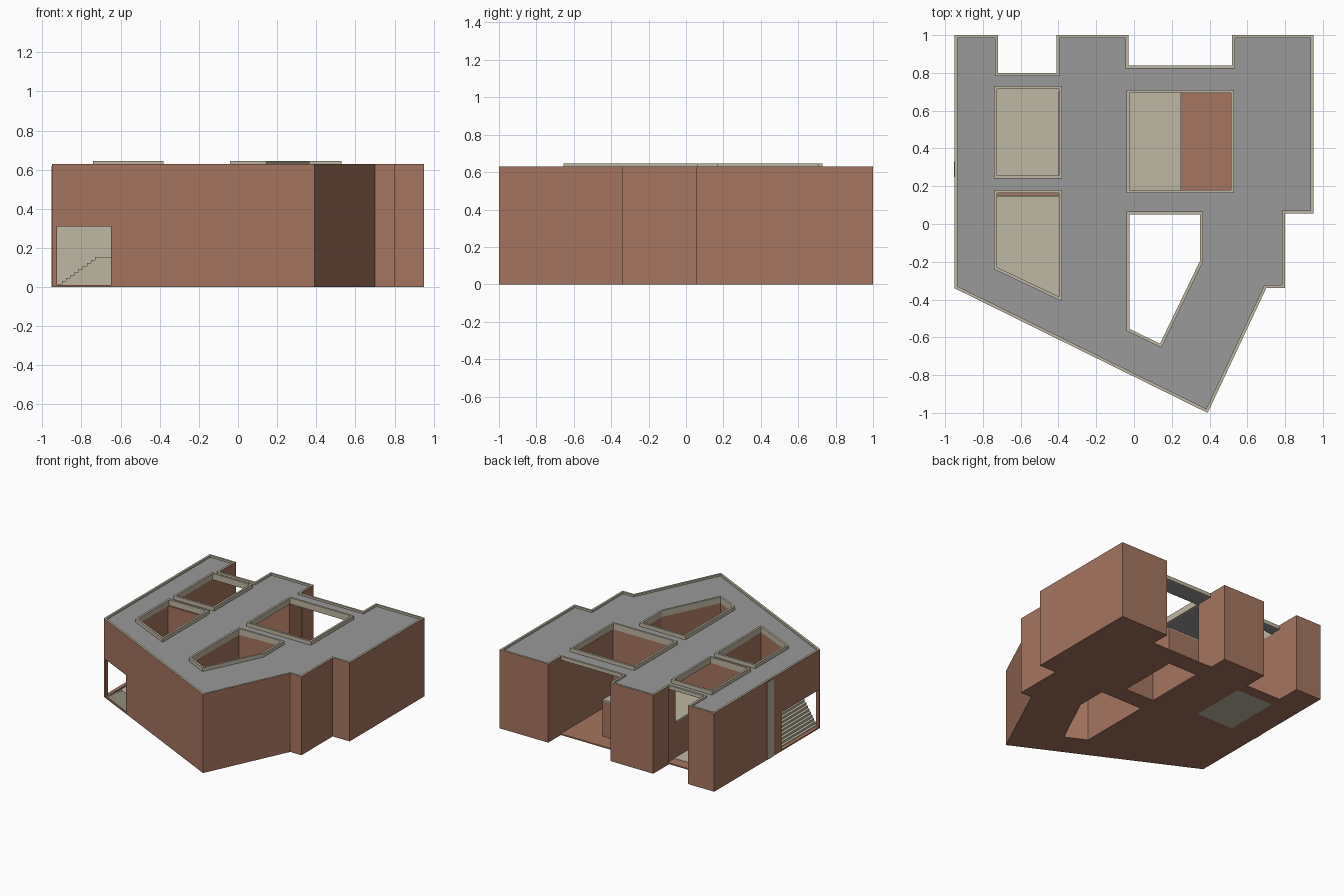
import bpy, bmesh
from mathutils import Vector

if "Cube" in bpy.data.objects:
    bpy.data.objects.remove(bpy.data.objects["Cube"])


def material(name, rgb):
    m = bpy.data.materials.new(name)
    m.diffuse_color = (*rgb, 1)
    m.use_nodes = True
    m.node_tree.nodes["Principled BSDF"].inputs["Base Color"].default_value = m.diffuse_color
    return m


BROWN = material("terracotta_brown", (0.376, 0.178, 0.115))
GREY = material("roof_grey", (0.32, 0.32, 0.32))
BEIGE = material("stone_beige", (0.515, 0.475, 0.362))


def finish(bm, name, *mats):
    bmesh.ops.recalc_face_normals(bm, faces=bm.faces)
    me = bpy.data.meshes.new(name)
    bm.to_mesh(me)
    bm.free()
    for m in mats:
        me.materials.append(m)
    ob = bpy.data.objects.new(name, me)
    bpy.context.scene.collection.objects.link(ob)
    return ob


def prism(name, pts, z0, z1, mat):
    """Upright prism over a plan polygon."""
    bm = bmesh.new()
    lo = [bm.verts.new((x, y, z0)) for x, y in pts]
    hi = [bm.verts.new((x, y, z1)) for x, y in pts]
    bm.faces.new(lo)
    bm.faces.new(hi)
    for i in range(len(pts)):
        j = (i + 1) % len(pts)
        bm.faces.new((lo[i], lo[j], hi[j], hi[i]))
    return finish(bm, name, mat)


def rect(x0, x1, y0, y1):
    return [(x0, y0), (x1, y0), (x1, y1), (x0, y1)]


def box(name, x0, x1, y0, y1, z0, z1, mat):
    return prism(name, rect(x0, x1, y0, y1), z0, z1, mat)


def inset(pts, d):
    """Mitred inward offset of a counter-clockwise polygon."""
    out = []
    for i, p in enumerate(pts):
        p = Vector(p)
        a = (p - Vector(pts[i - 1])).normalized()
        b = (Vector(pts[(i + 1) % len(pts)]) - p).normalized()
        n1, n2 = Vector((-a.y, a.x)), Vector((-b.y, b.x))
        out.append(tuple(p + (n1 + n2) * d / (1 + n1.dot(n2))))
    return out


def ring(name, pts, width, z0, z1, outer_mat=BEIGE):
    """Curb following a polygon; outer sides may have their own colour."""
    bm = bmesh.new()
    inner = inset(pts, width)
    loops = [[bm.verts.new((x, y, z)) for x, y in poly]
             for poly, z in ((pts, z0), (pts, z1), (inner, z1), (inner, z0))]
    n = len(pts)
    for k in range(4):
        a, b = loops[k], loops[(k + 1) % 4]
        for i in range(n):
            j = (i + 1) % n
            f = bm.faces.new((a[i], a[j], b[j], b[i]))
            y = f.calc_center_median().y
            # bridge edges over the rear recesses stay beige
            if k == 0 and not (0.78 < y < 0.86 and abs(pts[i][1] - pts[j][1]) < 0.01):
                f.material_index = 1
    return finish(bm, name, BEIGE, outer_mat)


def cut(ob, *cutters):
    for c in cutters:
        m = ob.modifiers.new("cut", "BOOLEAN")
        m.object = c
        m.solver = "EXACT"
        bpy.context.view_layer.objects.active = ob
        bpy.ops.object.modifier_apply(modifier=m.name)
        bpy.data.objects.remove(c)


# Plan outline and the four roof openings (counter-clockwise)
outline = [(-0.95, -0.34), (0.39, -1), (0.70, -0.34), (0.80, -0.34), (0.80, 0.055),
           (0.95, 0.055), (0.95, 1), (0.52, 1), (0.52, 0.84), (-0.03, 0.84), (-0.03, 1),
           (-0.41, 1), (-0.41, 0.80), (-0.72, 0.80), (-0.72, 1), (-0.95, 1)]
openings = {
    "rear_left": rect(-0.74, -0.38, 0.24, 0.73),
    "front_left": [(-0.74, -0.24), (-0.38, -0.41), (-0.38, 0.18), (-0.74, 0.18)],
    "rear_right": rect(-0.04, 0.53, 0.165, 0.71),
    "front_right": [(-0.04, -0.565), (0.145, -0.655), (0.365, -0.2), (0.365, 0.065), (-0.04, 0.065)],
}
wells = {k: inset(p, 0.016) for k, p in openings.items()}
ROOF, SOFFIT = 0.615, 0.60


def front_y(x):
    return -0.34 - (x + 0.95) * 0.66 / 1.34


# Main wall mass with courts, passage and stair entrance carved out
walls = prism("walls", outline, 0, SOFFIT, BROWN)
cut(walls,
    box("c", -0.032, 0.522, 0.18, 0.85, 0.01, 1, BROWN),
    box("c", -0.022, 0.24, 0.19, 0.69, -0.1, 0.1, BROWN),
    box("c", -0.724, -0.396, 0.256, 0.81, 0.01, 1, BROWN),
    box("c", -0.724, -0.396, 0.256, 0.714, -0.1, 0.1, BROWN),
    box("c", -0.5, 0.1, 0.256, 0.70, 0.30, 1, BROWN),
    prism("c", wells["front_left"][:2] + [(-0.396, 0.15), (-0.724, 0.15)], 0.15, 1, BROWN),
    box("c", -1.1, -0.65, -0.8, 0.15, 0.01, 0.31, BROWN),
    prism("c", wells["front_right"], -0.1, 1, BROWN))

# Roof slab, outer rim and raised curbs round the openings
roof = prism("roof_slab", inset(outline, 0.008), SOFFIT, ROOF, GREY)
cut(roof, *[prism("c", inset(p, 0.008), 0, 1, GREY) for p in openings.values()])
ring("roof_rim", outline, 0.016, SOFFIT, 0.63, BROWN)
for key, pts in openings.items():
    ring(key + "_curb", pts, 0.016, SOFFIT - 0.005, 0.645)

# Rear left court floor
box("court_floor", -0.724, -0.396, 0.256, 0.714, 0, 0.012, BEIGE)

# Raised walkway over a hollow base in the rear right court
box("walkway_floor", -0.40, 0.25, 0.18, 0.70, 0.292, 0.302, BEIGE)
box("walkway_side_wall", 0.24, 0.25, 0.18, 0.70, 0.005, 0.292, BROWN)
box("walkway_rear_wall", -0.032, 0.24, 0.69, 0.70, 0.005, 0.292, BROWN)

# Corner stair, landing, backing wall and slim column
steps, x_lo, x_hi = 10, -0.92, -0.71
run = (x_hi - x_lo) / steps
for i in range(steps):
    a, b = x_lo + i * run, x_lo + (i + 1) * run
    prism("stair_step", [(a, front_y(a) + 0.01), (b, front_y(b) + 0.01), (b, 0.148), (a, 0.148)],
          0.01, 0.0155 * (i + 1), BEIGE)
prism("landing_base", [(x_hi, front_y(x_hi) + 0.01), (-0.65, front_y(-0.65) + 0.01),
                       (-0.65, 0.148), (x_hi, 0.148)], 0.01, 0.155, BEIGE)
prism("landing_floor", [(-0.66, -0.28), (-0.396, -0.385), (-0.396, 0.15), (-0.66, 0.15)],
      0.148, 0.155, BEIGE)
box("stair_back_wall", -0.945, -0.397, 0.143, 0.151, 0.01, 0.31, BEIGE)
prism("corner_column", [(-0.95, -0.34), (-0.925, front_y(-0.925)), (-0.925, -0.325), (-0.95, -0.325)],
      0.005, 0.315, BROWN)

# Vertical stone strip on the left wall
box("wall_strip", -0.953, -0.948, 0.25, 0.33, 0.0, 0.62, BEIGE)
